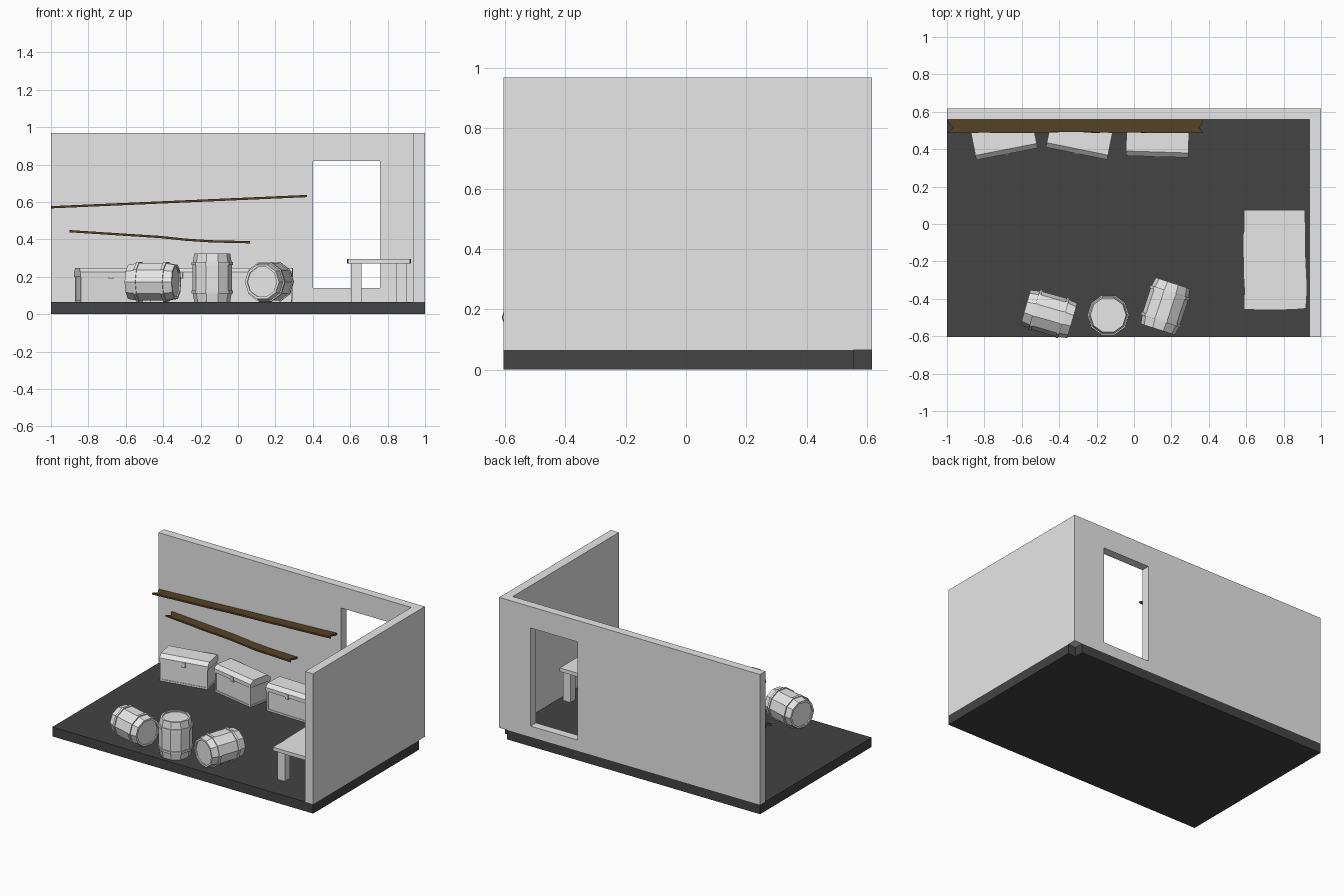
import bpy, bmesh, math, random
from mathutils import Matrix, Vector

if "Cube" in bpy.data.objects:
    bpy.data.objects.remove(bpy.data.objects["Cube"])

random.seed(4)


def material(name, rgb):
    m = bpy.data.materials.new(name)
    m.diffuse_color = (*rgb, 1)
    m.use_nodes = True
    m.node_tree.nodes["Principled BSDF"].inputs["Base Color"].default_value = m.diffuse_color
    return m


STONE = material("light grey", (0.8, 0.8, 0.8))
DARK = material("dark grey floor", (0.056, 0.056, 0.056))
WOOD = material("dark brown wood", (0.09, 0.055, 0.02))
FLOOR = 0.065


def finish(bm, name, mat, matrix=Matrix()):
    bmesh.ops.recalc_face_normals(bm, faces=bm.faces)
    me = bpy.data.meshes.new(name)
    bm.to_mesh(me)
    bm.free()
    me.materials.append(mat)
    ob = bpy.data.objects.new(name, me)
    ob.matrix_world = matrix
    bpy.context.collection.objects.link(ob)
    return ob


def add_box(bm, lo, hi):
    lo, hi = Vector(lo), Vector(hi)
    m = Matrix.Translation((lo + hi) / 2) @ Matrix.Diagonal((*(hi - lo), 1))
    bmesh.ops.create_cube(bm, size=1, matrix=m)


def extrude(bm, faces, vec):
    r = bmesh.ops.extrude_face_region(bm, geom=faces)
    bmesh.ops.translate(bm, vec=vec, verts=[v for v in r["geom"] if isinstance(v, bmesh.types.BMVert)])


# Floor slab with a small notch at the back right corner
bm = bmesh.new()
outline = [(-1, -.605), (1, -.605), (1, .555), (.94, .555), (.94, .617), (-1, .617)]
f = bm.faces.new([bm.verts.new((x, y, 0)) for x, y in outline])
extrude(bm, [f], (0, 0, FLOOR))
finish(bm, "floor", DARK)

# Back wall: a 3 x 3 grid of cells with the doorway cell left out, then thickened
bm = bmesh.new()
xs, zs = (-1, .4, .76, 1), (FLOOR, .14, .82, .968)
grid = [[bm.verts.new((x, .617, z)) for z in zs] for x in xs]
cells = [bm.faces.new((grid[i][j], grid[i + 1][j], grid[i + 1][j + 1], grid[i][j + 1]))
         for i in range(3) for j in range(3) if (i, j) != (1, 1)]
extrude(bm, cells, (0, -.059, 0))
bmesh.ops.dissolve_limit(bm, angle_limit=.01, verts=bm.verts, edges=bm.edges)
finish(bm, "back_wall", STONE)

# Right wall
bm = bmesh.new()
add_box(bm, (.938, -.605, FLOOR), (1, .558, .968))
finish(bm, "right_wall", STONE)


# Rough plank shelves following a bent line of (x, z) points
def shelf(name, path, y0, y1, steps=14):
    def height(x):
        for (xa, za), (xb, zb) in zip(path, path[1:]):
            if x <= xb + 1e-6:
                return za + (zb - za) * (x - xa) / (xb - xa)
        return path[-1][1]
    bm = bmesh.new()
    xa, xb = path[0][0], path[-1][0]
    rows = []
    for i in range(steps + 1):
        row = []
        for j in range(4):
            x = xa + (xb - xa) * i / steps
            if i in (0, steps) and j in (1, 2):
                x += (.03 if i == 0 else -.02) * (1 if j == 1 else .4)
            y = y0 + (y1 - y0) * j / 3 + (random.uniform(-.003, .003) if j == 0 else 0)
            row.append(bm.verts.new((x, y, height(x))))
        rows.append(row)
    faces = [bm.faces.new((a[j], b[j], b[j + 1], a[j + 1]))
             for a, b in zip(rows, rows[1:]) for j in range(3)]
    extrude(bm, faces, (0, 0, -.012))
    finish(bm, name, WOOD)


shelf("upper_shelf", [(-1, .578), (.37, .638)], .489, .558)
shelf("lower_shelf", [(-.9, .45), (-.4, .418), (-.3, .406), (-.15, .396), (.065, .391)], .489, .558)


# Barrels: ten-sided lathe with recessed ends and two hoops
def barrel(name, matrix):
    half = [(0, .122), (.083, .122), (.083, .13), (.096, .13), (.104, .083),
            (.111, .083), (.112, .067), (.106, .067)]
    profile = half + [(r, -z) for r, z in reversed(half)]
    bm = bmesh.new()
    vs = [bm.verts.new((r, 0, z)) for r, z in profile]
    es = [bm.edges.new(p) for p in zip(vs, vs[1:])]
    bmesh.ops.spin(bm, geom=vs + es, cent=(0, 0, 0), axis=(0, 0, 1),
                   angle=math.tau, steps=10, use_duplicate=False)
    bmesh.ops.remove_doubles(bm, verts=bm.verts, dist=1e-4)
    finish(bm, name, STONE, matrix)


def lying(x, y, degrees):
    return (Matrix.Translation((x, y, .173)) @ Matrix.Rotation(math.radians(degrees), 4, "Z")
            @ Matrix.Rotation(math.pi / 2, 4, "Y") @ Matrix.Rotation(math.radians(18), 4, "Z"))


barrel("upright_barrel", Matrix.Translation((-.138, -.487, FLOOR + .13)))
barrel("left_lying_barrel", lying(-.455, -.481, -16))
barrel("right_lying_barrel", lying(.168, -.44, 72))


# Chests: body, corner strips, base trim, chamfered lid and latch
def chest(name, x, y, degrees):
    w, d, t = .163, .165, .012
    bm = bmesh.new()
    add_box(bm, (-w + .004, .004, 0), (w - .004, d - .004, .14))
    add_box(bm, (-w, 0, 0), (w, d, t))
    for sx in (-1, 1):
        for cy in (t / 2, d - t / 2):
            cx = sx * (w - t / 2)
            add_box(bm, (cx - t / 2, cy - t / 2, t), (cx + t / 2, cy + t / 2, .14))
    add_box(bm, (-.013, -.008, .125), (.013, .004, .158))
    lid = [(-.003, .135), (-.003, .16), (.022, .183), (d - .022, .183), (d + .003, .16), (d + .003, .135)]
    f = bm.faces.new([bm.verts.new((-w - .004, py, pz)) for py, pz in lid])
    extrude(bm, [f], (2 * w + .008, 0, 0))
    finish(bm, name, STONE, Matrix.Translation((x, y, FLOOR))
           @ Matrix.Rotation(math.radians(degrees), 4, "Z"))


chest("left_chest", -.68, .377, 11)
chest("middle_chest", -.307, .38, -11.5)
chest("right_chest", .123, .363, -1.8)

# Table: slightly rough top and four legs
bm = bmesh.new()
top = [(.588, -.457), (.70, -.46), (.85, -.458), (.919, -.452), (.926, -.35), (.917, -.15),
       (.915, .076), (.588, .076), (.588, -.04), (.582, -.06), (.586, -.28), (.59, -.35)]
f = bm.faces.new([bm.verts.new((x, y, .27)) for x, y in top])
extrude(bm, [f], (0, 0, .025))
finish(bm, "table_top", STONE)
for side, lx in (("left", .605), ("right", .848)):
    for end, ly in (("front", -.43), ("back", 0)):
        bm = bmesh.new()
        add_box(bm, (lx, ly, FLOOR), (lx + .055, ly + .055, .272))
        finish(bm, f"table_{end}_{side}_leg", STONE)
